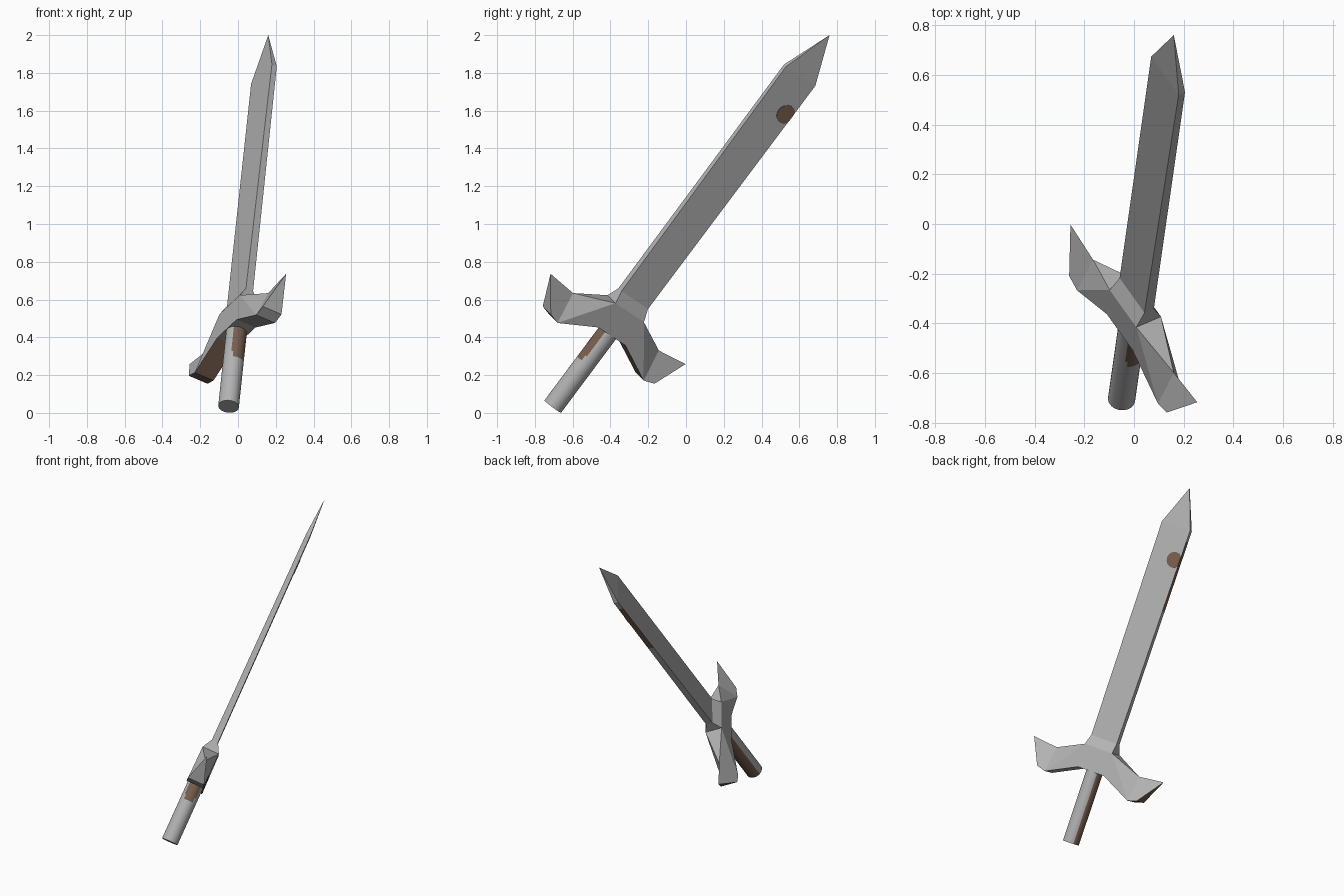
import bpy, bmesh, math
from mathutils import Vector, Matrix

if "Cube" in bpy.data.objects:
    bpy.data.objects.remove(bpy.data.objects["Cube"])

# Sword frame: local x = across guard, y = thickness, z = along blade
origin = Vector((-0.05, -0.705, 0.034))
axis = Vector((0.21, 1.465, 1.966)).normalized()
across = Vector((0.51, -0.717, 0.475))
across = (across - axis * across.dot(axis)).normalized()
thick = axis.cross(across)
FRAME = Matrix.Translation(origin) @ Matrix((across, thick, axis)).transposed().to_4x4()


def material(name, rgb):
    m = bpy.data.materials.new(name)
    m.diffuse_color = (*rgb, 1)
    m.use_nodes = True
    m.node_tree.nodes["Principled BSDF"].inputs["Base Color"].default_value = m.diffuse_color
    return m


GREY = material("grey steel", (0.45, 0.45, 0.45))
BROWN = material("brown wood", (0.19, 0.115, 0.078))


def build(name, verts, faces, brown=lambda c: False):
    """Mesh in the sword frame; faces whose local centre passes the rule are brown."""
    bm = bmesh.new()
    vs = [bm.verts.new(v) for v in verts]
    for f in faces:
        bm.faces.new([vs[i] for i in f])
    bmesh.ops.recalc_face_normals(bm, faces=bm.faces)
    bm.normal_update()
    for f in bm.faces:
        f.material_index = int(brown(f))
    bm.transform(FRAME)
    me = bpy.data.meshes.new(name)
    bm.to_mesh(me)
    bm.free()
    me.materials.append(GREY)
    me.materials.append(BROWN)
    ob = bpy.data.objects.new(name, me)
    bpy.context.collection.objects.link(ob)
    return ob


def rect(x, y, z):
    return [(-x, -y, z), (x, -y, z), (x, y, z), (-x, y, z)]


def loft(rings, n):
    return [(r * n + i, r * n + (i + 1) % n, (r + 1) * n + (i + 1) % n, (r + 1) * n + i)
            for r in range(rings - 1) for i in range(n)]


# Blade: long box flaring from the collar, ending in a point
T = 0.058
TIP = 2.461


def blade_section(z):
    k = (z - 0.715) / (2.195 - 0.715)
    return rect(0.098 + 0.01 * k, 0.022 - 0.007 * k, z)


levels = [0.715, 1.64, 2.12, 2.195]
verts = [p for z in levels for p in blade_section(z)] + [(0, 0, TIP)]
faces = loft(4, 4) + [(12 + i, 12 + (i + 1) % 4, 16) for i in range(4)] + [(3, 2, 1, 0)]


def blade_stain(f):
    return f.normal.x < -0.9 and 1.64 < f.calc_center_median().z < 2.12


build("blade", verts, faces, blade_stain)

# Round stain on one blade face, clipped at the blade edge
spot = []
for i in range(16):
    a = 2 * math.pi * i / 16
    spot.append((max(-0.106, -0.066 + 0.053 * math.cos(a)), 1.982 + 0.053 * math.sin(a)))
verts = [(x, y, z) for y in (0.014, 0.0185) for x, z in spot]
build("blade_spot", verts, loft(2, 16) + [tuple(range(16)), tuple(range(16, 32))], lambda f: True)

# Guard: one half as points, mirrored to the other side
half = [(0.10, T, 0.49), (0.10, -T, 0.49), (0.105, T, 0.648), (0.105, -T, 0.648),  # block
        (0.319, T, 0.389), (0.319, -T, 0.389), (0.318, 0, 0.561),                  # elbow
        (0.384, T, 0.407), (0.384, -T, 0.407), (0.5, 0, 0.58)]                     # wing tip
half_faces = [(0, 2, 4), (2, 6, 4), (1, 3, 5), (3, 6, 5), (2, 3, 6), (0, 1, 5, 4),
              (4, 7, 9, 6), (5, 8, 9, 6), (4, 5, 8, 7), (7, 8, 9)]
collar = rect(0.098, 0.022, 0.715)
verts = half + [(-x, y, z) for x, y, z in half] + collar
faces = half_faces + [tuple(i + 10 for i in f) for f in half_faces]
faces += [(0, 2, 12, 10), (1, 3, 13, 11), (0, 1, 11, 10)]
# collar rising to the blade
top, low = [20, 21, 22, 23], [13, 3, 2, 12]
faces += [(low[i], low[(i + 1) % 4], top[(i + 1) % 4], top[i]) for i in range(4)]
faces.append(tuple(top))


def guard_stain(f):
    c = f.calc_center_median()
    return c.x < -0.15 and f.normal.z < -0.5 and abs(c.y) < 0.01


build("guard", verts, faces, guard_stain)

# Handle: smooth round grip with a patch on one side and a strip on the other
N, R = 32, 0.055
zs = [0, 0.292, 0.325, 0.5]
verts = [(R * math.cos(2 * math.pi * i / N), R * math.sin(2 * math.pi * i / N), z)
         for z in zs for i in range(N)]
faces = loft(4, N) + [tuple(range(N)), tuple(range(3 * N, 4 * N))]


def handle_stain(f):
    c = f.calc_center_median()
    if abs(f.normal.z) > 0.5:
        return False
    a = abs(math.degrees(math.atan2(c.y, c.x)))
    patch = (c.z > 0.292 and a < 34) or (c.z > 0.325 and a < 50)
    return patch or a > 135


handle = build("handle", verts, faces, handle_stain)
bpy.context.view_layer.objects.active = handle
handle.select_set(True)
bpy.ops.object.shade_smooth_by_angle(angle=math.radians(40))
